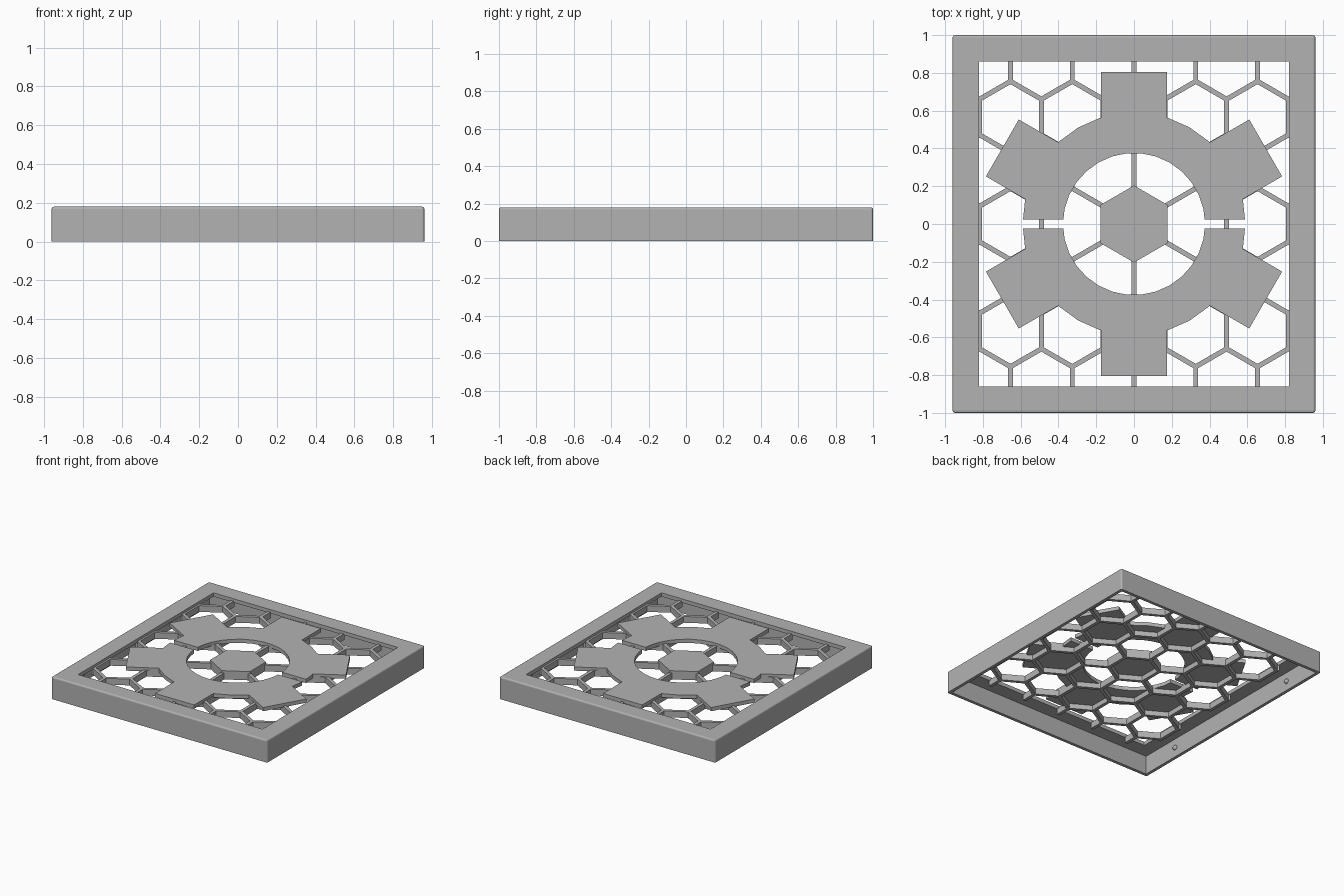
import bpy, bmesh
from math import pi, sqrt
from mathutils import Matrix, Vector

start = bpy.data.objects.get("Cube")
if start:
    bpy.data.objects.remove(start, do_unlink=True)

grey = bpy.data.materials.new("light grey plastic")
grey.use_nodes = True
COLOUR = (0.45, 0.45, 0.45, 1)
grey.diffuse_color = COLOUR
grey.node_tree.nodes["Principled BSDF"].inputs["Base Color"].default_value = COLOUR

TOP, SHEET, WALL = 0.18, 0.15, 0.025   # top height, underside of thin sheet, skirt wall
PITCH, BAR = 0.327, 0.026              # honeycomb spacing and bar width


def finish(name, bm):
    mesh = bpy.data.meshes.new(name)
    bm.to_mesh(mesh)
    bm.free()
    mesh.materials.append(grey)
    obj = bpy.data.objects.new(name, mesh)
    bpy.context.collection.objects.link(obj)
    return obj


def add_box(bm, hx, hy, z0, z1, angle=0):
    m = Matrix.Rotation(angle, 4, "Z") @ Matrix.Translation((0, 0, (z0 + z1) / 2))
    m = m @ Matrix.Diagonal((2 * hx, 2 * hy, z1 - z0, 1))
    bmesh.ops.create_cube(bm, size=1, matrix=m)


def add_prism(bm, sides, radius, z0, z1, x=0, y=0, turn=0):
    m = Matrix.Translation((x, y, (z0 + z1) / 2)) @ Matrix.Rotation(turn, 4, "Z")
    bmesh.ops.create_cone(bm, cap_ends=True, segments=sides, radius1=radius,
                          radius2=radius, depth=z1 - z0, matrix=m)


def box(name, *args):
    bm = bmesh.new()
    add_box(bm, *args)
    return finish(name, bm)


def prism(name, *args, **kw):
    bm = bmesh.new()
    add_prism(bm, *args, **kw)
    return finish(name, bm)


def combine(obj, other, operation):
    """Bake a boolean into obj and discard the other object."""
    mod = obj.modifiers.new("cut", "BOOLEAN")
    mod.object, mod.operation, mod.solver = other, operation, "EXACT"
    deps = bpy.context.evaluated_depsgraph_get()
    mesh = bpy.data.meshes.new_from_object(obj.evaluated_get(deps))
    obj.modifiers.clear()
    obj.data = mesh
    bpy.data.objects.remove(other, do_unlink=True)


# Frame: softened block, hollowed from below, with a rectangular opening
bm = bmesh.new()
add_box(bm, 0.96, 1.0, 0, TOP)
soft = [e for e in bm.edges if max(v.co.z for v in e.verts) > 0.1]
bmesh.ops.bevel(bm, geom=soft, offset=0.012, segments=3, profile=0.5, affect="EDGES")
frame = finish("frame", bm)
combine(frame, box("hollow", 0.96 - WALL, 1.0 - WALL, -0.1, SHEET), "DIFFERENCE")
combine(frame, box("opening", 0.82, 0.86, 0, 0.3), "DIFFERENCE")

# Honeycomb grille: recessed slab pierced by hexagons
grille = box("honeycomb_grille", 0.83, 0.87, 0.11, 0.16)
bm = bmesh.new()
for row in range(-4, 5):
    for col in range(-4, 5):
        add_prism(bm, 6, (PITCH - BAR) / sqrt(3), 0, 0.3,
                  (col + 0.5 * (row % 2)) * PITCH, row * PITCH * sqrt(3) / 2,
                  0)
# Turn each hexagon so that a corner points along y
points_y = max(v.co.y for v in bm.verts if v.co.length < 0.4 and abs(v.co.x) < 0.01) if any(
    v.co.length < 0.4 and abs(v.co.x) < 0.01 and abs(v.co.y) < 0.2 for v in bm.verts) else 0
if not points_y:
    raise ValueError("hexagon orientation")
combine(grille, finish("hex_holes", bm), "DIFFERENCE")

# Gear plate: disc with six square teeth, a round centre and a slot on each side
gear = prism("gear_plate", 30, 0.59, SHEET, TOP, turn=pi / 2)
for k in range(3):
    combine(gear, box("tooth_pair", 0.805, 0.174, SHEET, TOP, pi / 6 + k * pi / 3), "UNION")
combine(gear, prism("centre_hole", 30, 0.376, 0, 0.3, turn=pi / 2), "DIFFERENCE")
combine(gear, box("side_slots", 1.0, 0.025, 0, 0.3), "DIFFERENCE")

# Hexagonal cap in the middle
prism("centre_cap", 6, (PITCH + BAR) / sqrt(3), SHEET, TOP)

# Small snap bumps inside the left and right skirt walls
for side, sx in (("left", 1), ("right", -1)):
    for end, sy in (("front", -1), ("back", 1)):
        bm = bmesh.new()
        bmesh.ops.create_uvsphere(bm, u_segments=16, v_segments=8, radius=0.02,
                                  matrix=Matrix.Translation((sx * (0.96 - WALL), sy * 0.64, 0.075)))
        finish(f"snap_bump_{side}_{end}", bm)
